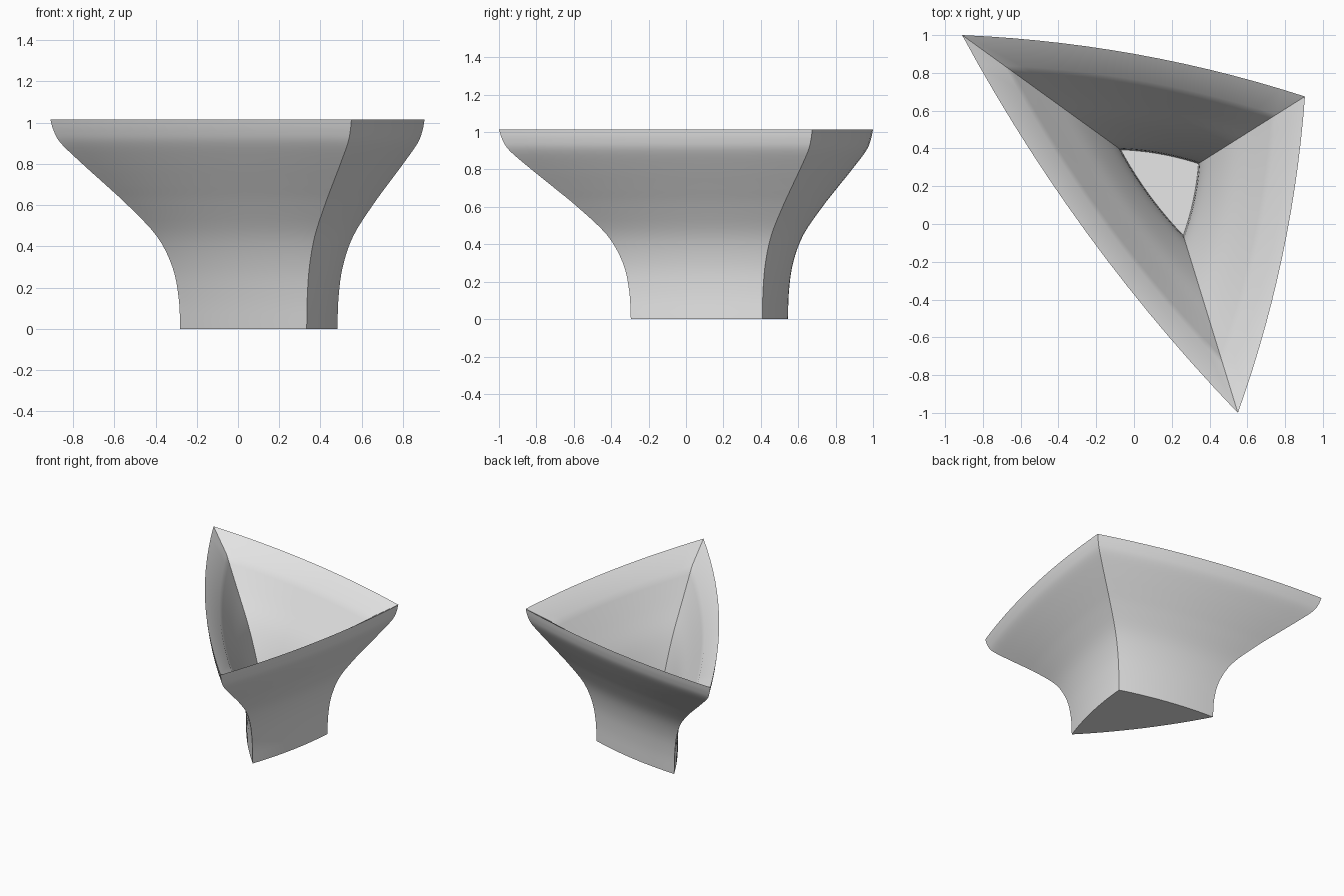
import bpy, bmesh, math
from mathutils import Vector

cube = bpy.data.objects.get("Cube")
if cube:
    bpy.data.objects.remove(cube, do_unlink=True)

CENTRE = Vector((0.176, 0.2155))
CORNERS = [Vector((-0.91, 1.0)), Vector((0.905, 0.675)), Vector((0.55, -1.0))]
SIDE_STEPS = 14
BULGE = 0.034  # side bow as a share of its length

# Wall profiles as (scale about the centre, height)
OUTER = [(0.42, 0), (0.427, 0.15), (0.455, 0.3), (0.525, 0.45), (0.655, 0.6),
         (0.755, 0.7), (0.857, 0.8), (0.953, 0.9), (0.985, 0.96), (1.0, 1.015)]
INNER = [(0.793, 0.92), (0.62, 0.75), (0.45, 0.58), (0.32, 0.4),
         (0.247, 0.25), (0.2265, 0.1)]


def smooth_curve(points, steps=4):
    """Catmull-Rom curve through the points."""
    p = [Vector(q) for q in points]
    p = [2 * p[0] - p[1]] + p + [2 * p[-1] - p[-2]]
    out = []
    for a, b, c, d in zip(p, p[1:], p[2:], p[3:]):
        for i in range(steps):
            t = i / steps
            out.append(0.5 * (2 * b + (c - a) * t + (2 * a - 5 * b + 4 * c - d) * t ** 2
                              + (3 * b - a - 3 * c + d) * t ** 3))
    return out + [p[-2]]


def bowed_triangle():
    """Triangle outline with gently bowed sides."""
    out = []
    for i, a in enumerate(CORNERS):
        side = CORNERS[(i + 1) % 3] - a
        normal = Vector((-side.y, side.x))
        for k in range(SIDE_STEPS):
            t = k / SIDE_STEPS
            out.append(a + side * t + normal * (BULGE * 4 * t * (1 - t)))
    return out


# Flared three-sided vessel: outer wall, sloping rim, inner wall, floor
outline = bowed_triangle()
bm = bmesh.new()
rings = []
for scale, z in smooth_curve(OUTER) + smooth_curve(INNER):
    flat = [CENTRE + (p - CENTRE) * scale for p in outline]
    rings.append([bm.verts.new((p.x, p.y, z)) for p in flat])
n = len(outline)
for low, high in zip(rings, rings[1:]):
    for i in range(n):
        j = (i + 1) % n
        bm.faces.new((low[i], low[j], high[j], high[i]))
bm.faces.new(rings[0])
bm.faces.new(rings[-1])
bmesh.ops.recalc_face_normals(bm, faces=bm.faces)

mesh = bpy.data.meshes.new("triangular_vessel")
bm.to_mesh(mesh)
bm.free()
vessel = bpy.data.objects.new("triangular_vessel", mesh)
bpy.context.collection.objects.link(vessel)

# Plain grey material
grey = bpy.data.materials.new("light_grey")
grey.use_nodes = True
colour = (0.8, 0.8, 0.8, 1)
grey.diffuse_color = colour
grey.node_tree.nodes["Principled BSDF"].inputs["Base Color"].default_value = colour
mesh.materials.append(grey)

# Smooth walls, crisp corners
bpy.ops.object.select_all(action="DESELECT")
vessel.select_set(True)
bpy.context.view_layer.objects.active = vessel
bpy.ops.object.shade_smooth_by_angle(angle=math.radians(30))
